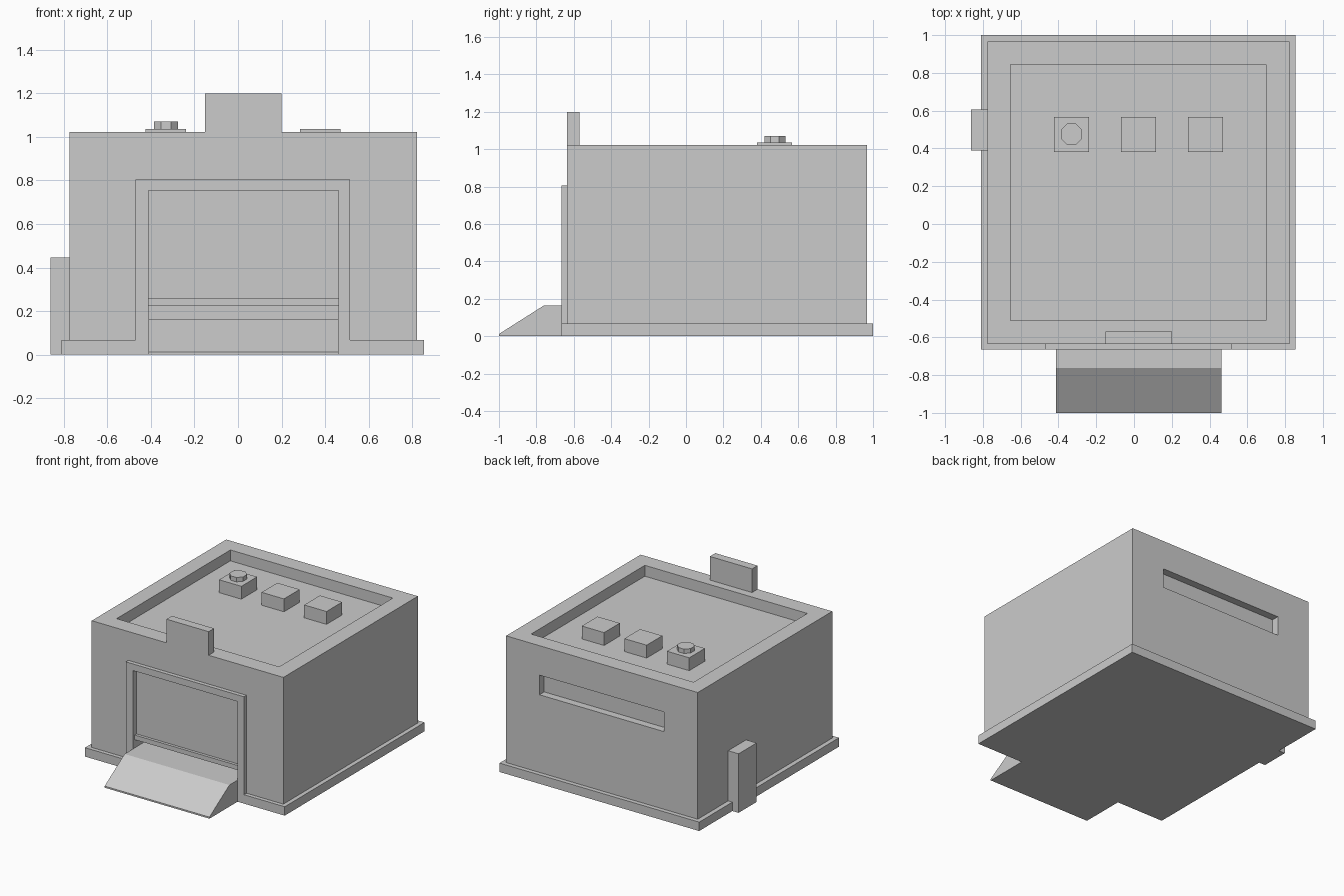
import bpy, bmesh, math

if "Cube" in bpy.data.objects:
    bpy.data.objects.remove(bpy.data.objects["Cube"])


def new_object(name, bm):
    bmesh.ops.recalc_face_normals(bm, faces=bm.faces[:])
    mesh = bpy.data.meshes.new(name)
    bm.to_mesh(mesh)
    bm.free()
    ob = bpy.data.objects.new(name, mesh)
    bpy.context.collection.objects.link(ob)
    return ob


def box(name, x0, x1, y0, y1, z0, z1):
    bm = bmesh.new()
    bmesh.ops.create_cube(bm, size=1)
    for v in bm.verts:
        v.co.x = x1 if v.co.x > 0 else x0
        v.co.y = y1 if v.co.y > 0 else y0
        v.co.z = z1 if v.co.z > 0 else z0
    return new_object(name, bm)


def extrude_profile(name, points, direction):
    bm = bmesh.new()
    face = bm.faces.new([bm.verts.new(p) for p in points])
    res = bmesh.ops.extrude_face_region(bm, geom=[face], use_keep_orig=True)
    moved = [g for g in res["geom"] if isinstance(g, bmesh.types.BMVert)]
    bmesh.ops.translate(bm, verts=moved, vec=direction)
    return new_object(name, bm)


def cut(target, cutter):
    cutter.hide_render = True
    cutter.display_type = 'WIRE'
    mod = target.modifiers.new(cutter.name, 'BOOLEAN')
    mod.operation = 'DIFFERENCE'
    mod.solver = 'EXACT'
    mod.object = cutter


OPEN_L, OPEN_R, OPEN_TOP = -0.412, 0.462, 0.755   # doorway
FRONT, FRAME_FRONT = -0.635, -0.665

# Plinth and main building block
box("plinth", -0.81, 0.855, FRAME_FRONT, 1.0, 0, 0.067)
body = box("building", -0.775, 0.823, FRONT, 0.967, 0.01, 1.022)

# Sunken roof, rear slot and doorway
cut(body, box("roof_cutter", -0.655, 0.70, -0.51, 0.845, 0.94, 1.2))
cut(body, box("slot_cutter", -0.495, 0.545, 0.91, 1.1, 0.652, 0.80))
cut(body, box("doorway_cutter", OPEN_L, OPEN_R, -0.9, -0.42, 0.1, OPEN_TOP))

# Door surround
outline = [(-0.47, 0), (-0.47, 0.805), (0.515, 0.805), (0.515, 0),
           (OPEN_R, 0), (OPEN_R, OPEN_TOP), (OPEN_L, OPEN_TOP), (OPEN_L, 0)]
extrude_profile("door_frame", [(x, FRAME_FRONT, z) for x, z in outline],
                (0, 0.035, 0))

# Raised shutter with bottom bar, gap left open below
box("shutter", OPEN_L, OPEN_R, -0.62, -0.56, 0.225, OPEN_TOP)
box("shutter_bar", OPEN_L, OPEN_R, -0.642, -0.60, 0.225, 0.26)

# Ramp continuing under the shutter
ramp = [(-1, 0), (-1, 0.012), (-0.762, 0.163), (-0.42, 0.163), (-0.42, 0)]
extrude_profile("ramp", [(OPEN_L, y, z) for y, z in ramp],
                (OPEN_R - OPEN_L, 0, 0))

# Sign board on the parapet and utility box on the left wall
box("sign_board", -0.152, 0.20, FRONT, -0.57, 1.022, 1.2)
box("utility_box", -0.862, -0.775, 0.39, 0.605, 0, 0.445)

# Roof units, the first with an octagonal vent
for i in range(3):
    x = -0.331 + i * 0.355
    box(f"roof_unit_{i + 1}", x - 0.093, x + 0.093, 0.38, 0.567, 0.94, 1.037)
bpy.ops.mesh.primitive_cylinder_add(
    vertices=8, radius=0.056 / math.cos(math.pi / 8), depth=0.034,
    location=(-0.331, 0.475, 1.053), rotation=(0, 0, math.pi / 8))
bpy.context.object.name = "roof_vent"
